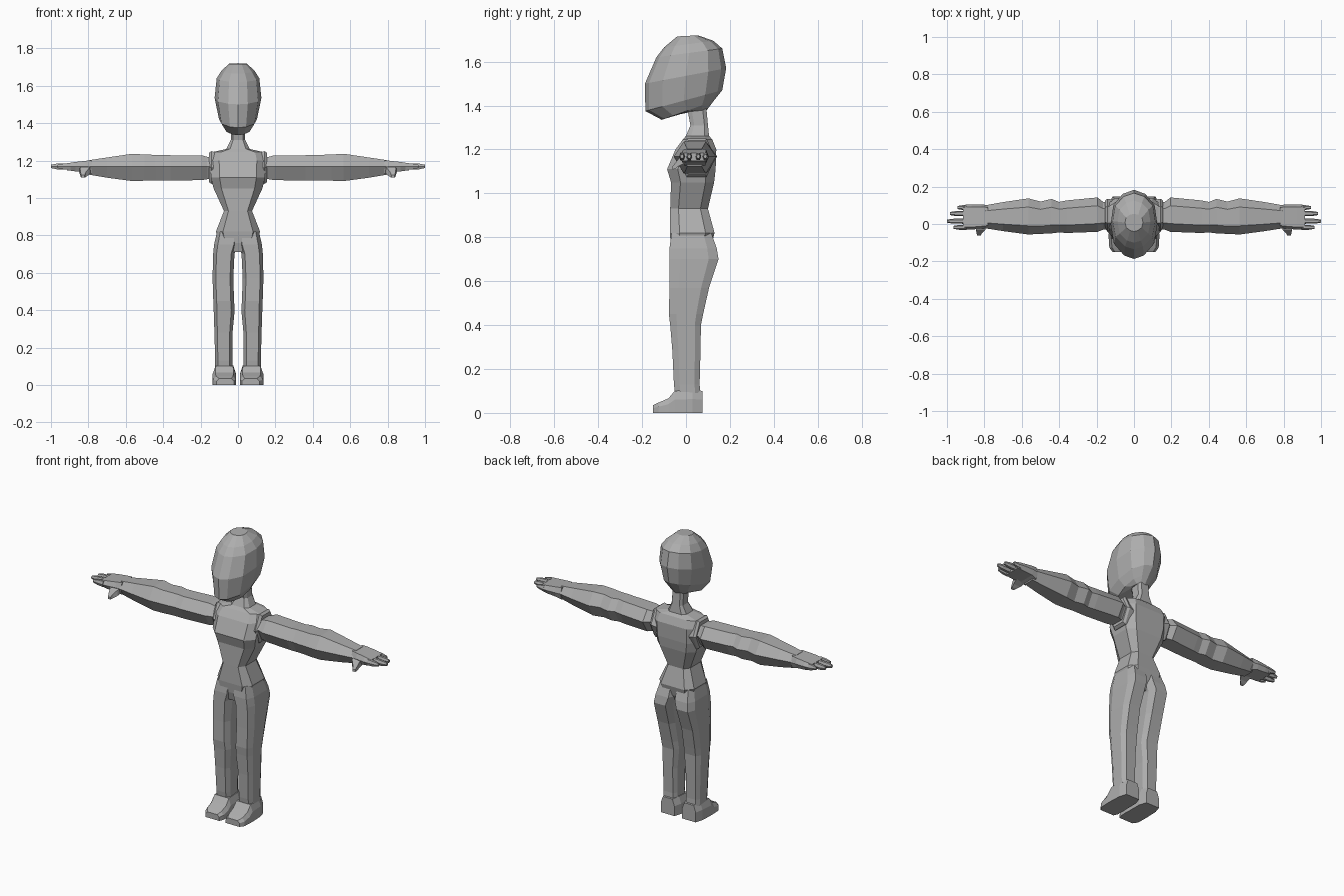
import bpy, bmesh

grey = bpy.data.materials.new("clay grey")
grey.diffuse_color = (0.42, 0.42, 0.42, 1)


def loft(name, rings, mirror=False):
    """Skin a list of equal-length point rings, closing both ends."""
    bm = bmesh.new()
    vr = [[bm.verts.new(p) for p in r] for r in rings]
    n = len(vr[0])
    for a, b in zip(vr, vr[1:]):
        for i in range(n):
            j = (i + 1) % n
            bm.faces.new((a[i], a[j], b[j], b[i]))
    bm.faces.new(vr[0])
    bm.faces.new(vr[-1])
    bmesh.ops.recalc_face_normals(bm, faces=bm.faces[:])
    me = bpy.data.meshes.new(name)
    bm.to_mesh(me)
    bm.free()
    me.materials.append(grey)
    ob = bpy.data.objects.new(name, me)
    bpy.context.collection.objects.link(ob)
    if mirror:
        m = ob.modifiers.new("mirror", 'MIRROR')
        m.use_mirror_merge = False
    return ob


def box_ring(z, x0, x1, y0, y1, c=0.16):
    """Horizontal chamfered rectangle."""
    shape = [(c, 0), (1 - c, 0), (1, .22), (1, .8),
             (1 - c, 1), (c, 1), (0, .8), (0, .22)]
    return [(x0 + (x1 - x0) * u, y0 + (y1 - y0) * v, z) for u, v in shape]


def limb_ring(x, y0, y1, z0, z1, zm=None, f=0.24):
    """Hexagon across the arm with a ridge on the front and back."""
    zm = (z0 + z1) / 2 if zm is None else zm
    d = (y1 - y0) * f
    return [(x, y0, zm), (x, y0 + d, z1), (x, y1 - d, z1),
            (x, y1, zm), (x, y1 - d, z0), (x, y0 + d, z0)]


# Head: tilted rings (front y, front z, back y, back z, half width)
half = [(0, 0), (.42, .05), (.86, .22), (1, .5), (.88, .78), (.48, .94), (0, 1)]
outline = half + [(-u, v) for u, v in half[-2:0:-1]]
head = [(-.01, 1.37, .095, 1.38, .045), (-.11, 1.335, .125, 1.42, .072),
        (-.185, 1.375, .165, 1.47, .102), (-.187, 1.50, .183, 1.57, .125),
        (-.135, 1.62, .165, 1.66, .114), (-.10, 1.665, .125, 1.695, .088),
        (-.04, 1.715, .055, 1.72, .048)]
loft("head", [[(w * u, yf + (yb - yf) * v, zf + (zb - zf) * v)
               for u, v in outline] for yf, zf, yb, zb, w in head])

# Torso with neck: z, half width, front y, back y
torso = [(.71, .05, -.055, .085), (.76, .10, -.068, .115), (.82, .118, -.074, .13),
         (.93, .075, -.072, .10), (1.05, .13, -.068, .128), (1.11, .145, -.086, .135),
         (1.20, .148, -.048, .138), (1.245, .135, -.015, .12), (1.262, .062, .0, .105),
         (1.31, .038, .02, .10), (1.42, .036, .0, .09)]
loft("torso", [box_ring(z, -w, w, a, b) for z, w, a, b in torso])

# Legs: z, inner x, outer x, front y, back y
legs = [(.09, .03, .122, -.05, .065), (.13, .03, .122, -.055, .062),
        (.28, .029, .126, -.062, .066), (.40, .018, .13, -.072, .068),
        (.45, .021, .132, -.078, .078), (.57, .025, .136, -.075, .105),
        (.70, .019, .133, -.075, .148), (.75, .002, .128, -.075, .14),
        (.82, .004, .112, -.066, .115)]
loft("leg", [box_ring(*r) for r in legs], True)

# Feet: y, inner x, outer x, height
feet = [(-.15, .022, .115, .035), (-.125, .012, .132, .047), (-.08, .01, .135, .066),
        (-.052, .012, .135, .10), (.03, .012, .132, .105), (.075, .026, .118, .10)]
loft("foot", [[(a, y, 0), (b, y, 0), (b, y, h * .6), (b - .014, y, h),
               (a + .014, y, h), (a, y, h * .6)] for y, a, b, h in feet], True)

# Shoulder caps
loft("shoulder", [limb_ring(.11, -.03, .13, 1.07, 1.24),
                  limb_ring(.142, -.038, .135, 1.075, 1.25),
                  limb_ring(.156, -.025, .125, 1.085, 1.24)], True)

# Arms: x, front y, back y, bottom z, top z
arms = [(.14, -.03, .118, 1.105, 1.215), (.165, -.03, .118, 1.10, 1.22),
        (.195, -.042, .142, 1.095, 1.228), (.36, -.048, .126, 1.093, 1.228),
        (.40, -.045, .118, 1.093, 1.23), (.44, -.05, .134, 1.093, 1.23),
        (.50, -.053, .12, 1.092, 1.232), (.565, -.056, .137, 1.09, 1.236),
        (.70, -.038, .117, 1.108, 1.216), (.795, -.023, .10, 1.124, 1.202)]
loft("arm", [limb_ring(*r, zm=1.168) for r in arms], True)

# Palms
palm = [(.78, -.02, .10, 1.128, 1.202), (.815, -.025, .105, 1.138, 1.198),
        (.87, -.03, .105, 1.142, 1.192), (.915, -.03, .102, 1.148, 1.185)]
loft("palm", [limb_ring(*r, f=.1) for r in palm], True)

# Fingers: centre y and tip x
for k, (y, tip) in enumerate([(-.018, .965), (.015, 1.0), (.056, .985), (.088, .945)]):
    loft(f"finger_{k + 1}", [limb_ring(.895, y - .014, y + .014, 1.15, 1.186),
                             limb_ring(tip - .03, y - .013, y + .013, 1.153, 1.183),
                             limb_ring(tip, y - .008, y + .008, 1.16, 1.177)], True)

# Thumbs, pointing forward and down
thumb = [(0, .785, .85, 1.14, 1.18), (-.032, .795, .845, 1.125, 1.16),
         (-.048, .812, .842, 1.113, 1.14), (-.062, .82, .838, 1.108, 1.122)]
loft("thumb", [[(a, y, z0), (b, y, z0), (b, y, z1), (a, y, z1)]
               for y, a, b, z0, z1 in thumb], True)
